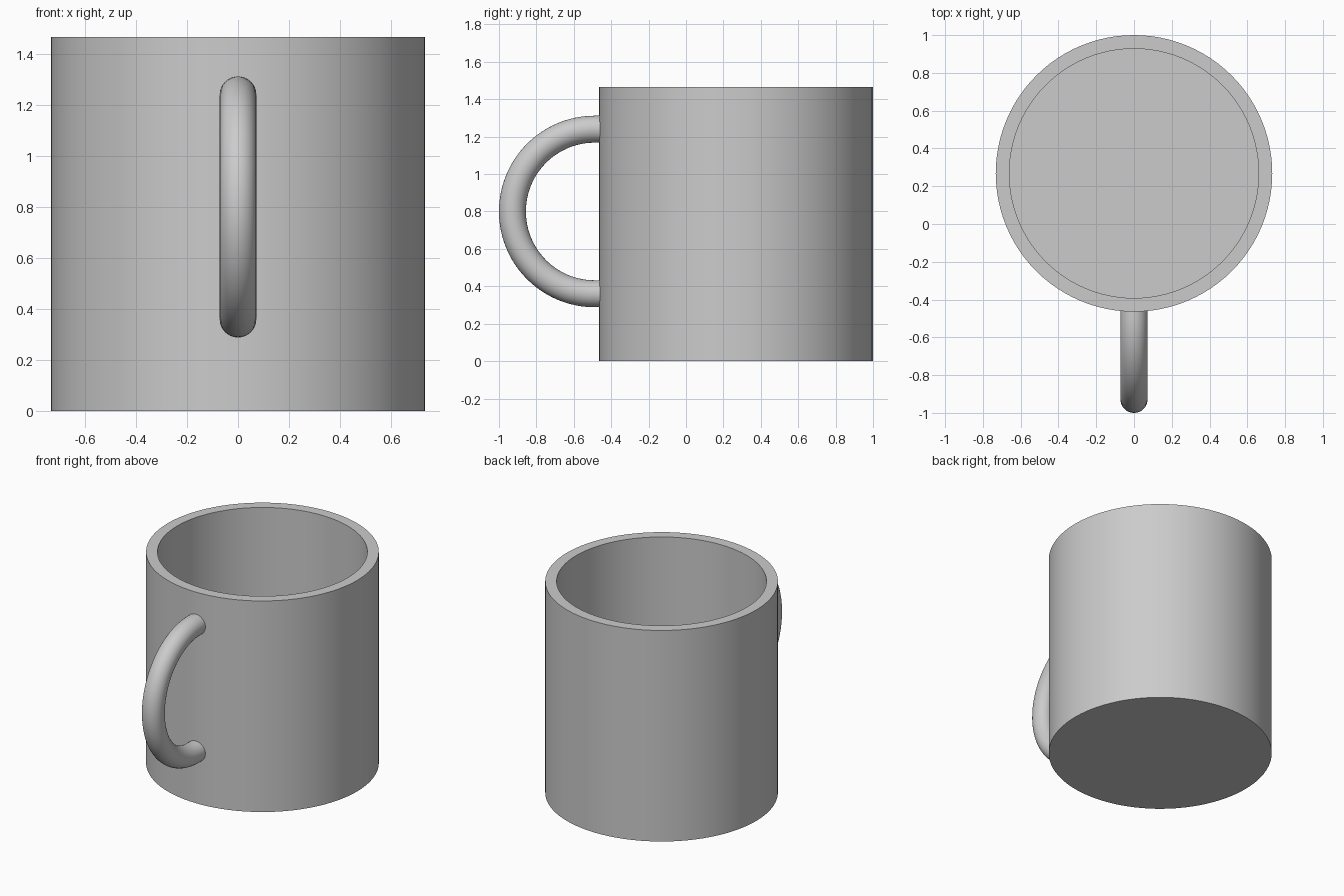
import bpy, bmesh, math
from mathutils import Vector

cube = bpy.data.objects.get("Cube")
if cube:
    bpy.data.objects.remove(cube, do_unlink=True)

# Single grey material
grey = bpy.data.materials.new("plain grey")
grey.use_nodes = True
colour = (0.6, 0.6, 0.6, 1)
grey.diffuse_color = colour
grey.node_tree.nodes["Principled BSDF"].inputs["Base Color"].default_value = colour

CUP_Y, RADIUS, INNER, HEIGHT, FLOOR = 0.268, 0.732, 0.66, 1.465, 0.073


def finish(name, bm):
    bmesh.ops.recalc_face_normals(bm, faces=bm.faces)
    mesh = bpy.data.meshes.new(name)
    bm.to_mesh(mesh)
    bm.free()
    mesh.materials.append(grey)
    obj = bpy.data.objects.new(name, mesh)
    bpy.context.collection.objects.link(obj)
    bpy.ops.object.select_all(action='DESELECT')
    obj.select_set(True)
    bpy.context.view_layer.objects.active = obj
    bpy.ops.object.shade_smooth_by_angle(angle=math.radians(35))
    return obj


def bridge_rings(bm, rings):
    """Skin consecutive vertex rings and cap both ends."""
    for a, b in zip(rings, rings[1:]):
        n = len(a)
        for i in range(n):
            j = (i + 1) % n
            bm.faces.new((a[i], a[j], b[j], b[i]))
    bm.faces.new(rings[0])
    bm.faces.new(rings[-1])


# Cup body: outer wall, flat rim, inner wall and inside floor
bm = bmesh.new()
rings = []
for r, z in ((RADIUS, 0), (RADIUS, HEIGHT), (INNER, HEIGHT), (INNER, FLOOR)):
    angles = [math.tau * i / 96 for i in range(96)]
    rings.append([bm.verts.new((r * math.cos(a), CUP_Y + r * math.sin(a), z))
                  for a in angles])
bridge_rings(bm, rings)
finish("cup_body", bm)

# Handle: round tube along a half circle, with ends buried in the wall
BEND, TUBE, BEND_Y, BEND_Z, END_Y = 0.44, 0.072, -0.488, 0.80, -0.42
path = []
for i in range(49):
    a = math.pi * i / 48
    out = Vector((0, -math.sin(a), math.cos(a)))
    path.append((Vector((0, BEND_Y, BEND_Z)) + out * BEND, out))
for index in (0, -1):
    centre, out = path[index]
    end = (Vector((0, END_Y, centre.z)), out)
    path.insert(0 if index == 0 else len(path), end)

bm = bmesh.new()
side = Vector((1, 0, 0))
rings = []
for centre, out in path:
    rings.append([bm.verts.new(centre + TUBE * (side * math.cos(t) + out * math.sin(t)))
                  for t in (math.tau * k / 32 for k in range(32))])
bridge_rings(bm, rings)
finish("handle", bm)
